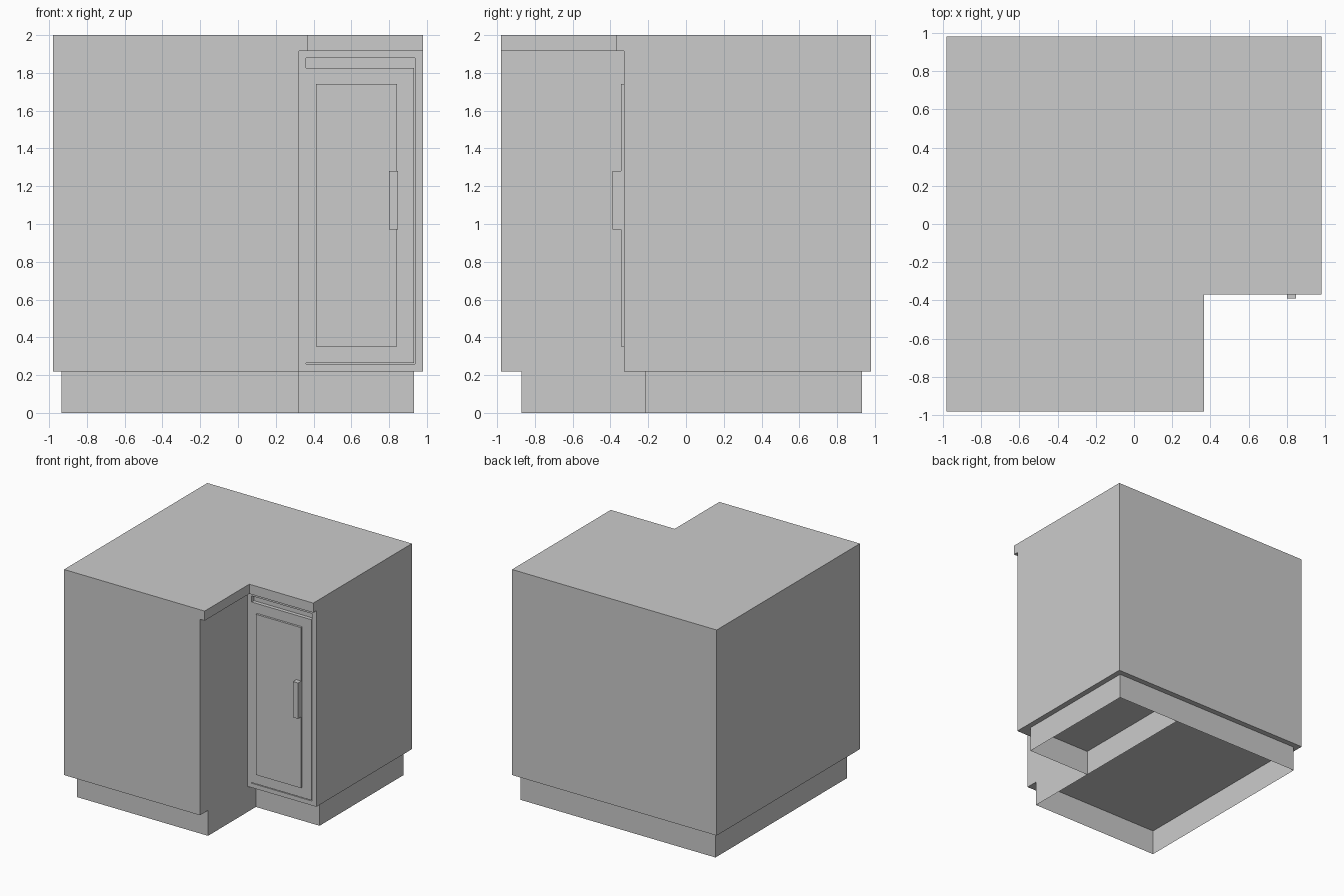
import bpy, bmesh

if "Cube" in bpy.data.objects:
    bpy.data.objects.remove(bpy.data.objects["Cube"])

grey = bpy.data.materials.new("plain grey")
grey.diffuse_color = (0.6, 0.6, 0.6, 1)
grey.use_nodes = True
grey.node_tree.nodes["Principled BSDF"].inputs["Base Color"].default_value = grey.diffuse_color


def finish(bm, name):
    mesh = bpy.data.meshes.new(name)
    bmesh.ops.recalc_face_normals(bm, faces=bm.faces)
    bm.to_mesh(mesh)
    bm.free()
    mesh.materials.append(grey)
    obj = bpy.data.objects.new(name, mesh)
    bpy.context.scene.collection.objects.link(obj)
    return obj


def prism(name, outline, z0, z1):
    """Solid with a flat outline, extruded upwards."""
    bm = bmesh.new()
    face = bm.faces.new([bm.verts.new((x, y, z0)) for x, y in outline])
    new = bmesh.ops.extrude_face_region(bm, geom=[face])["geom"]
    for v in new:
        if isinstance(v, bmesh.types.BMVert):
            v.co.z = z1
    return finish(bm, name)


def box(name, x, y, z):
    return prism(name, [(x[0], y[0]), (x[1], y[0]), (x[1], y[1]), (x[0], y[1])], *z)


def corner(x0, y0, x1, y1, nx, ny):
    """L-shaped outline with the front right quarter left out."""
    return [(x0, y0), (nx, y0), (nx, ny), (x1, ny), (x1, y1), (x0, y1)]


# Worktop and cabinet body
prism("worktop", corner(-.98, -.98, .98, .98, .367, -.37), 1.917, 2.0)
body = prism("cabinet_body", corner(-.98, -.98, .98, .98, .322, -.327), .22, 1.917)

# Shallow recess that holds the door
cutter = box("recess_cutter", (.36, .938), (-.4, -.295), (.258, 1.88))
cutter.hide_render = True
mod = body.modifiers.new("door recess", "BOOLEAN")
mod.object, mod.operation, mod.solver = cutter, "DIFFERENCE", "EXACT"
bpy.context.view_layer.objects.active = body
bpy.ops.object.modifier_apply(modifier=mod.name)
bpy.data.objects.remove(cutter)

# Door with raised panel and handle, leaving a finger slot above
box("door", (.36, .932), (-.327, -.295), (.264, 1.827))
box("door_panel", (.412, .843), (-.345, -.327), (.352, 1.742))
box("handle", (.8, .848), (-.39, -.345), (.97, 1.28))

# Plinth: thin walls open underneath, with a divider between the two wings
bm = bmesh.new()
pts = corner(-.935, -.87, .932, .932, .322, -.215)
low = [bm.verts.new((x, y, 0)) for x, y in pts]
high = [bm.verts.new((x, y, .22)) for x, y in pts]
for i in range(len(pts)):
    j = (i + 1) % len(pts)
    bm.faces.new((low[i], low[j], high[j], high[i]))
finish(bm, "plinth")

bm = bmesh.new()
bm.faces.new([bm.verts.new((.322, y, z)) for y, z in
              ((-.215, 0), (.932, 0), (.932, .22), (-.215, .22))])
finish(bm, "plinth_divider")
